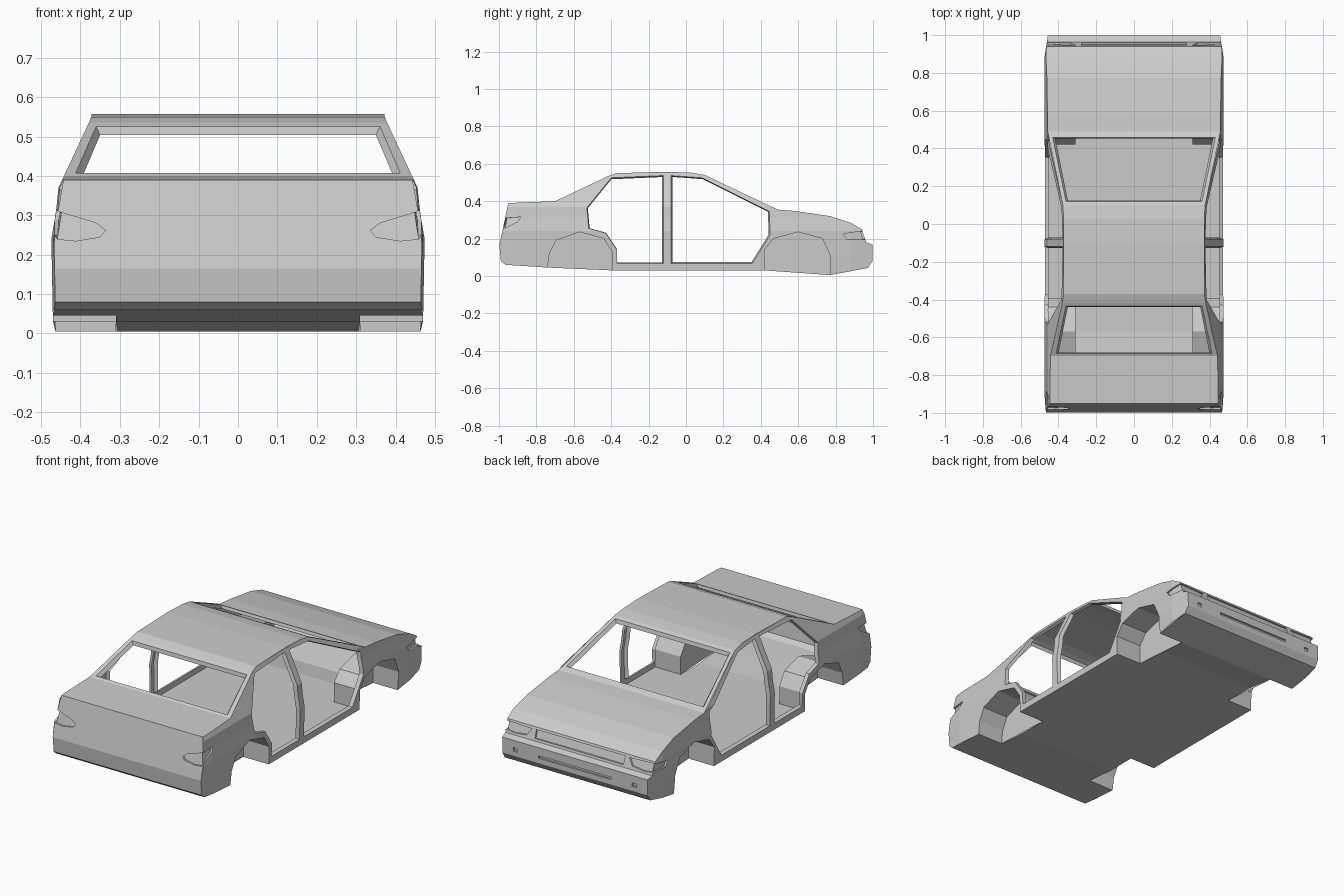
import bpy, bmesh
from mathutils import Vector
from mathutils.geometry import tessellate_polygon

if "Cube" in bpy.data.objects:
    bpy.data.objects.remove(bpy.data.objects["Cube"])

# Side-view outlines (y, z) of the body centreline
TOP = [(-.95, .39), (-.70, .40), (-.415, .535), (-.37, .55), (-.1, .557), (.03, .552),
       (.1, .54), (.49, .355), (.58, .348), (.77, .32), (.88, .285), (.94, .25)]
BOTTOM = [(-.965, .06), (-.74, .045), (-.57, .03), (.6, .03), (.77, .005), (.973, .043)]
# End faces as (z, y)
NOSE = [(.043, .973), (.08, .997), (.168, .997), (.18, .963), (.25, .94)]
TAIL = [(.06, -.965), (.08, -.99), (.165, -.998), (.39, -.95)]
# Half width by height, and its taper along the length
WIDTH = [(0, .462), (.03, .47), (.24, .474), (.31, .462), (.37, .456), (.55, .372)]
TAPER = [(-1, .985), (-.9, 1), (.88, 1), (1, .965)]
WIDTH_CUTS = [.24, .31, .37]

FRONT_ARCH = [(.42, .03), (.42, .14), (.468, .2), (.6, .235), (.73, .2), (.77, .11), (.77, .005)]
REAR_ARCH = [(-.74, .045), (-.73, .12), (-.695, .19), (-.57, .235), (-.44, .2), (-.395, .13), (-.395, .03)]
FRONT_DOOR = [(-.08, .537), (.085, .525), (.445, .345), (.45, .22), (.355, .067), (-.08, .067)]
REAR_DOOR = [(-.12, .537), (-.40, .525), (-.53, .365), (-.52, .255), (-.43, .23), (-.37, .14),
             (-.37, .067), (-.12, .067)]
WELL_X = .31


def interp(table, t):
    for (a, p), (b, q) in zip(table, table[1:]):
        if t <= b:
            return p + (q - p) * (max(t, a) - a) / (b - a)
    return table[-1][1]


def half_width(y, z):
    return interp(WIDTH, z) * interp(TAPER, y)


def finish(name, bm):
    # Turn the normals outward and make the object
    bmesh.ops.remove_doubles(bm, verts=bm.verts[:], dist=1e-5)
    bmesh.ops.recalc_face_normals(bm, faces=bm.faces[:])
    mid = Vector((0, 0, .25))
    if sum(f.normal.dot(f.calc_center_median() - mid) * f.calc_area() for f in bm.faces) < 0:
        bmesh.ops.reverse_faces(bm, faces=bm.faces[:])
    mesh = bpy.data.meshes.new(name)
    bm.to_mesh(mesh)
    bm.free()
    bpy.context.collection.objects.link(bpy.data.objects.new(name, mesh))


def panel(name, outer, place, holes=(), recesses=(), corner_lights=(), u_cuts=(), v_cuts=(), depth=.02):
    """Flat panel with flanged holes and recessed lights, creased at the cuts, then bent by place(u, v, d)."""
    bm = bmesh.new()
    loops = [[Vector((u, v, 0)) for u, v in loop] for loop in (outer, *holes, *recesses)]
    verts = [[bm.verts.new(p) for p in loop] for loop in loops]
    flat = [v for loop in verts for v in loop]
    for tri in tessellate_polygon(loops):
        bm.faces.new([flat[i] for i in tri])
    # Flanges around holes; recesses are also closed
    for k, loop in enumerate(verts[1:]):
        closed = k >= len(holes)
        mid = sum((v.co for v in loop), Vector()) / len(loop)
        inner = []
        for v in loop:
            p = v.co if closed else v.co.lerp(mid, .03)
            inner.append(bm.verts.new((p.x, p.y, .01 if closed else depth)))
        for i in range(len(loop)):
            bm.faces.new((loop[i - 1], loop[i], inner[i], inner[i - 1]))
        if closed:
            bm.faces.new(inner)
    # Lights wrapping the corner: points 0 and 1 lie on the corner itself
    for light in corner_lights:
        rim = [bm.verts.new((u, v, 0)) for u, v in light]
        mid_u = sum(u for u, v in light) / len(light)
        back = []
        for i, (u, v) in enumerate(light):
            shift = (.02 if abs(u) == 1 else .01) * (1 if mid_u > u else -1) if i < 2 else 0
            back.append(bm.verts.new((u + shift, v, .01)))
        for i in range(1, len(light)):
            j = (i + 1) % len(light)
            bm.faces.new((rim[i], rim[j], back[j], back[i]))
        bm.faces.new(back)
    for axis, cuts in (((1, 0, 0), u_cuts), ((0, 1, 0), v_cuts)):
        for c in cuts:
            bmesh.ops.bisect_plane(bm, geom=bm.verts[:] + bm.edges[:] + bm.faces[:], dist=1e-5,
                                   plane_co=Vector(axis) * c, plane_no=axis)
    bmesh.ops.triangulate(bm, faces=[f for f in bm.faces if len(f.verts) > 4])
    for v in bm.verts:
        v.co = place(*v.co)
    finish(name, bm)


def rect(u0, u1, v0, v1):
    return [(u0, v0), (u1, v0), (u1, v1), (u0, v1)]


def flip(loop):
    return [(-u, v) for u, v in loop]


# Body sides with arches, door openings and light corners
side_head = [(interp(NOSE, .24), .24), (interp(NOSE, .195), .195), (.86, .195), (.84, .225)]
side_tail = [(interp(TAIL, .25), .25), (interp(TAIL, .31), .31), (-.885, .315), (-.90, .29)]
side = (BOTTOM[:1] + REAR_ARCH + [(-.2, .03)] + FRONT_ARCH
        + [(y, z) for z, y in NOSE[:4]] + side_head[1:] + side_head[:1]
        + TOP[::-1] + side_tail[1:] + side_tail[:1] + [(y, z) for z, y in TAIL[2:0:-1]])
for s, label in ((1, "right"), (-1, "left")):
    panel(label + "_body_side", side, lambda y, z, d: (s * (half_width(y, z) - d), y, z),
          holes=[FRONT_DOOR, REAR_DOOR], corner_lights=[side_head, side_tail],
          u_cuts=[-.9, .88], v_cuts=WIDTH_CUTS)
    # Wheel wells
    for arch, end in ((FRONT_ARCH, "front"), (REAR_ARCH, "rear")):
        bm = bmesh.new()
        out = [bm.verts.new((s * half_width(y, z), y, z)) for y, z in arch]
        inn = [bm.verts.new((s * WELL_X, y, z)) for y, z in arch]
        for i in range(1, len(arch)):
            bm.faces.new((out[i - 1], out[i], inn[i], inn[i - 1]))
        bm.faces.new(inn)
        finish(f"{label}_{end}_wheel_well", bm)

# Bonnet, roof and boot lid with both screen openings
panel("upper_body", rect(-1, 1, TOP[0][0], TOP[-1][0]),
      lambda u, y, d: (u * half_width(y, interp(TOP, y)), y, interp(TOP, y) - d),
      holes=[rect(-.945, .945, .12, .458), rect(-.94, .94, -.685, -.435)],
      v_cuts=[y for y, z in TOP[1:-1]] + [-.9])

# Nose with headlights, grille and bumper slots
head = [(1, .24), (1, .195), (.88, .19), (.72, .197), (.66, .235)]
nose = [(-1, .043), (1, .043)] + head[1:] + head[:1] + [(1, .25), (-1, .25)] \
    + flip(head[:1]) + flip(head[:0:-1])
panel("nose", nose, lambda u, z, d: (u * half_width(interp(NOSE, z), z), interp(NOSE, z) - d, z),
      recesses=[rect(-.6, .6, .192, .237), rect(-.5, .5, .108, .122),
                rect(.79, .85, .106, .126), rect(-.85, -.79, .106, .126)],
      corner_lights=[head, flip(head)], v_cuts=[.08, .168, .18])

# Tail with wraparound lights
lamp = [(1, .31), (1, .25), (.98, .24), (.88, .235), (.75, .245), (.725, .262), (.78, .28)]
tail = [(-1, .06), (1, .06)] + lamp[1:] + lamp[:1] + [(1, .39), (-1, .39)] \
    + flip(lamp[:1]) + flip(lamp[:0:-1])
panel("tail", tail, lambda u, z, d: (u * half_width(interp(TAIL, z), z), interp(TAIL, z) + d, z),
      corner_lights=[lamp, flip(lamp)], v_cuts=[.08, .165])

# Floor notched around the wheels
w = WELL_X / .47
edge = [(1, -.965), (1, -.74), (w, -.74), (w, -.395), (1, -.395), (1, .42), (w, .42), (w, .77), (1, .77), (1, .973)]
panel("floor", edge + flip(edge[::-1]),
      lambda u, y, d: (u * half_width(y, interp(BOTTOM, y)), y, interp(BOTTOM, y)),
      v_cuts=[y for y, z in BOTTOM[1:-1]])
